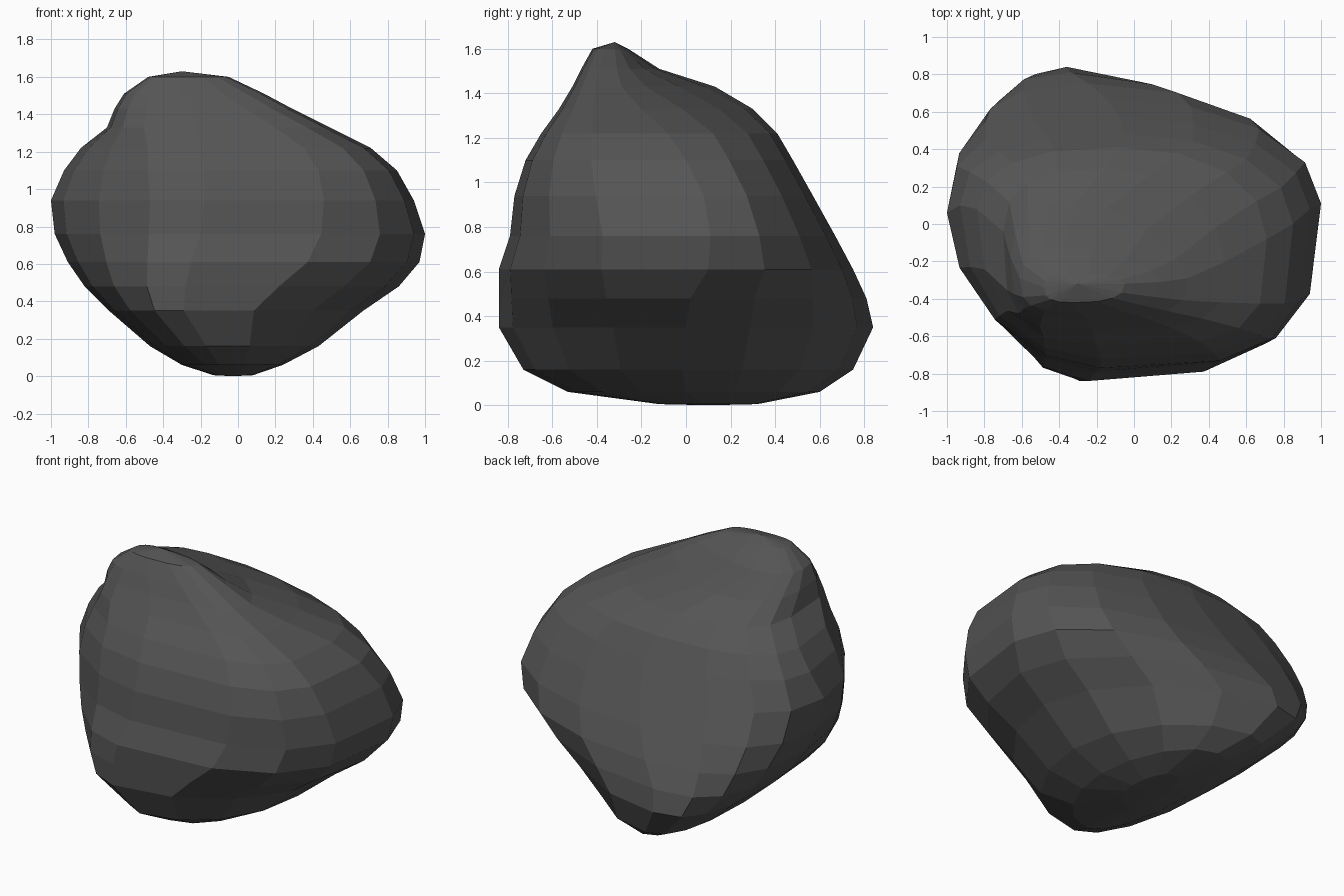
import bpy, bmesh
from math import sin, cos, pi

# Horizontal slices: z, left x, right x, front y, back y,
# then x of the front and back extremes, y of the left and right extremes
SLICES = [
    (0.005, -0.13, 0.08, -0.12, 0.32, -0.04, -0.02, 0.10, 0.08),
    (0.06, -0.30, 0.24, -0.53, 0.60, -0.10, -0.12, 0.10, 0.00),
    (0.16, -0.47, 0.43, -0.73, 0.75, -0.17, -0.24, 0.10, -0.02),
    (0.35, -0.69, 0.67, -0.84, 0.84, -0.29, -0.36, 0.12, 0.00),
    (0.48, -0.82, 0.86, -0.84, 0.81, -0.28, -0.34, 0.10, 0.02),
    (0.61, -0.91, 0.97, -0.84, 0.75, -0.25, -0.24, 0.10, 0.10),
    (0.76, -0.98, 1.00, -0.79, 0.67, -0.20, -0.15, 0.08, 0.11),
    (0.94, -1.00, 0.94, -0.77, 0.57, -0.18, -0.08, 0.06, 0.08),
    (1.10, -0.93, 0.85, -0.72, 0.48, -0.18, -0.05, 0.10, 0.00),
    (1.22, -0.84, 0.71, -0.65, 0.41, -0.20, -0.08, 0.08, -0.08),
    (1.33, -0.70, 0.49, -0.57, 0.30, -0.22, -0.15, -0.04, -0.20),
    (1.43, -0.66, 0.29, -0.51, 0.13, -0.25, -0.30, -0.18, -0.29),
    (1.51, -0.61, 0.14, -0.47, -0.12, -0.30, -0.38, -0.29, -0.31),
    (1.60, -0.48, -0.05, -0.42, -0.26, -0.32, -0.35, -0.34, -0.32),
]
# Corner roundness by height (small = square corner):
# z, back right, back left, front left, front right
POWERS = [
    (0.00, 1.05, 0.85, 1.00, 1.00),
    (0.35, 1.12, 0.70, 0.98, 0.98),
    (0.48, 1.05, 0.68, 1.00, 0.86),
    (0.61, 0.98, 0.68, 1.08, 0.70),
    (0.95, 0.97, 0.75, 1.08, 0.58),
    (1.22, 0.92, 0.82, 0.85, 0.52),
    (1.33, 1.05, 0.80, 0.55, 0.55),
    (1.43, 1.40, 0.85, 0.55, 0.65),
    (1.63, 1.00, 0.90, 0.70, 0.80),
]
STEPS = 4


def powers_at(z):
    """Blend the corner roundness between listed heights."""
    for a, b in zip(POWERS, POWERS[1:]):
        if z <= b[0]:
            t = (z - a[0]) / (b[0] - a[0])
            return [p + (q - p) * t for p, q in zip(a[1:], b[1:])]


def slice_points(z, left, right, front, back, xf, xb, yl, yr):
    """Closed outline made of four superellipse quarters."""
    quarters = ((right, yr, xb, back), (left, yl, xb, back),
                (left, yl, xf, front), (right, yr, xf, front))
    pts = []
    for q, ((sx, sy, ex, ey), p) in enumerate(zip(quarters, powers_at(z))):
        for i in range(STEPS):
            t = i / STEPS
            a = (t if q % 2 == 0 else 1 - t) * pi / 2
            c, s = max(cos(a), 0) ** p, max(sin(a), 0) ** p
            pts.append((ex + (sx - ex) * c, sy + (ey - sy) * s, z))
    return pts


# Boulder: skin the slices, then close the underside and the peak
bm = bmesh.new()
rings = [[bm.verts.new(p) for p in slice_points(*s)] for s in SLICES]
n = 4 * STEPS
for lo, hi in zip(rings, rings[1:]):
    for i in range(n):
        j = (i + 1) % n
        bm.faces.new((lo[i], lo[j], hi[j], hi[i]))
for ring, tip in ((rings[0], (-0.03, 0.1, 0.0)), (rings[-1], (-0.30, -0.32, 1.63))):
    v = bm.verts.new(tip)
    for i in range(n):
        bm.faces.new((ring[i], ring[(i + 1) % n], v))
bmesh.ops.recalc_face_normals(bm, faces=bm.faces)

mesh = bpy.data.meshes.new("boulder")
bm.to_mesh(mesh)
bm.free()
boulder = bpy.data.objects.new("boulder", mesh)
bpy.context.collection.objects.link(boulder)

# Dark stone
stone = bpy.data.materials.new("dark_stone")
stone.diffuse_color = (0.09, 0.09, 0.09, 1)
mesh.materials.append(stone)
